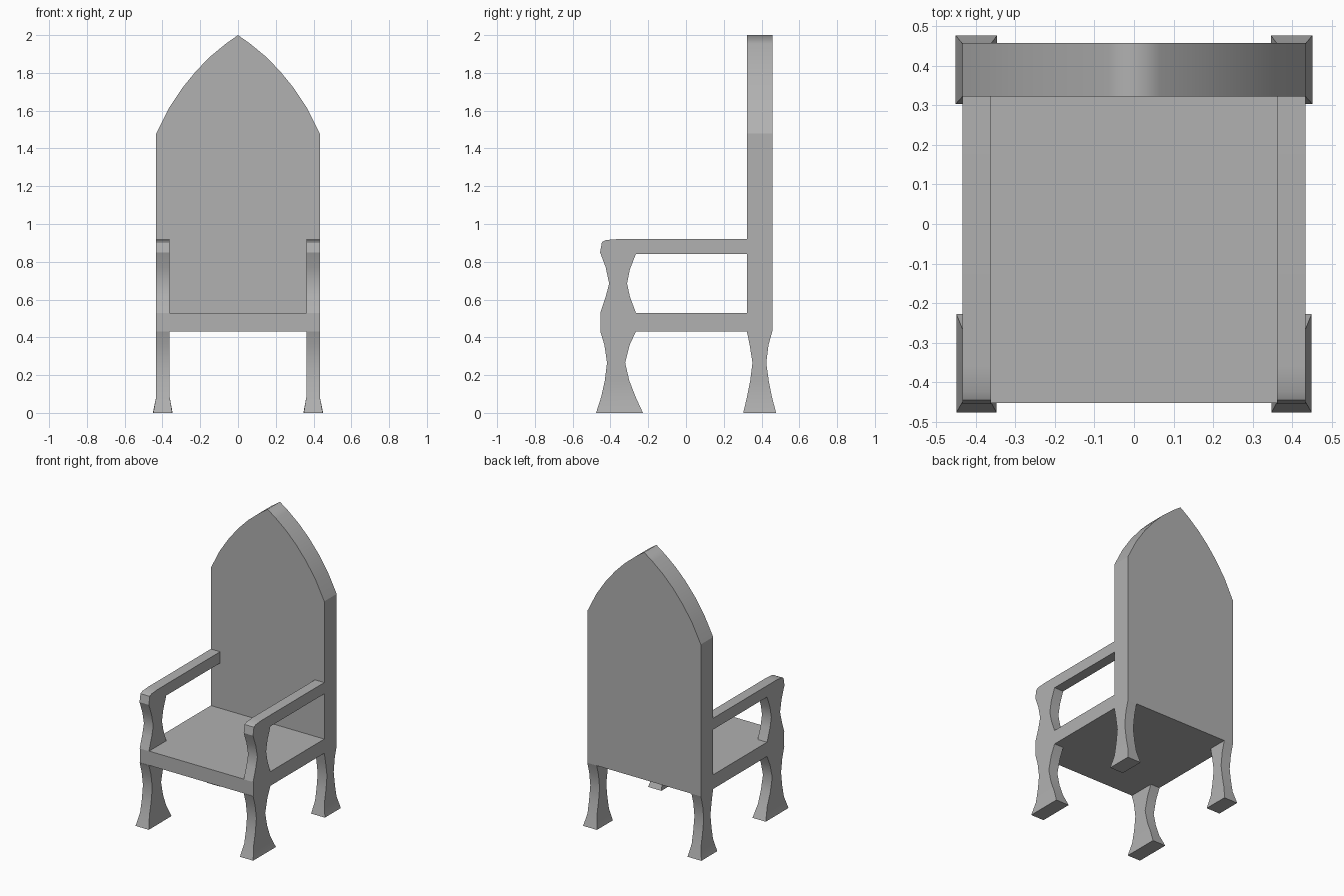
import bpy, bmesh
from math import radians

if "Cube" in bpy.data.objects:
    bpy.data.objects.remove(bpy.data.objects["Cube"])

# Mid-grey finish shared by all parts
grey = bpy.data.materials.new("grey")
grey.diffuse_color = (0.44, 0.44, 0.44, 1)
grey.use_nodes = True
grey.node_tree.nodes["Principled BSDF"].inputs["Base Color"].default_value = grey.diffuse_color


def finish(name, bm, mirror=False, angle=30):
    """Smooth below the given angle, keep other edges sharp, and link the part."""
    bmesh.ops.recalc_face_normals(bm, faces=bm.faces)
    for f in bm.faces:
        f.smooth = True
    for e in bm.edges:
        e.smooth = e.calc_face_angle(0) < radians(angle)
    mesh = bpy.data.meshes.new(name)
    bm.to_mesh(mesh)
    bm.free()
    mesh.materials.append(grey)
    ob = bpy.data.objects.new(name, mesh)
    bpy.context.collection.objects.link(ob)
    if mirror:
        ob.modifiers.new("Mirror", 'MIRROR').use_mirror_merge = False
    return ob


def extrude(name, points, offset, mirror=False, angle=30):
    """Extrude a closed outline of 3D points along an offset."""
    bm = bmesh.new()
    face = bm.faces.new([bm.verts.new(p) for p in points])
    new = bmesh.ops.extrude_face_region(bm, geom=[face], use_keep_orig=True)["geom"]
    bmesh.ops.translate(bm, vec=offset,
                        verts=[v for v in new if isinstance(v, bmesh.types.BMVert)])
    return finish(name, bm, mirror, angle)


def leg(name, rows):
    """Stack rectangular sections (z, y0, y1, x0, x1), mirrored in x."""
    bm = bmesh.new()
    rings = [[bm.verts.new(p) for p in ((x0, y0, z), (x1, y0, z), (x1, y1, z), (x0, y1, z))]
             for z, y0, y1, x0, x1 in rows]
    for a, b in zip(rings, rings[1:]):
        for i in range(4):
            j = (i + 1) % 4
            bm.faces.new((a[i], a[j], b[j], b[i]))
    bm.faces.new(rings[0])
    bm.faces.new(rings[-1])
    return finish(name, bm, mirror=True)


IN, OUT = 0.362, 0.433          # inner and outer x of legs and arms
BACK0, BACK1 = 0.322, 0.457     # front and rear y of the backrest
SEAT0, SEAT1 = 0.432, 0.53      # seat bottom and top

# Seat slab
extrude("seat", [(-OUT, -0.452, SEAT0), (OUT, -0.452, SEAT0),
                 (OUT, BACK0, SEAT0), (-OUT, BACK0, SEAT0)], (0, 0, SEAT1 - SEAT0))

# Backrest with pointed arch: smooth along the arch, sharp at its springing
arch = [(OUT, SEAT0), (OUT, 1.48), (0.365, 1.615), (0.295, 1.72), (0.22, 1.812),
        (0.145, 1.888), (0.065, 1.954)]
outline = arch + [(0, 2.0)] + [(-x, z) for x, z in reversed(arch)]
back = extrude("backrest", [(x, BACK0, z) for x, z in outline],
               (0, BACK1 - BACK0, 0), angle=80)
for poly in back.data.polygons:
    poly.use_smooth = poly.normal.z > 0.1

# Armrest and waisted front post, one outline per side
arm = [(BACK0, 0.92), (-0.36, 0.92), (-0.425, 0.915), (-0.445, 0.905), (-0.455, 0.85),
       (-0.425, 0.77), (-0.407, 0.685), (-0.425, 0.615), (-0.454, SEAT1),
       (-0.265, SEAT1), (-0.297, 0.615), (-0.312, 0.685), (-0.297, 0.76),
       (-0.265, 0.842), (BACK0, 0.842)]
extrude("arm", [(IN, y, z) for y, z in arm], (OUT - IN, 0, 0), mirror=True)

# Waisted legs with flared feet
leg("front_leg", [(0, -0.476, -0.228, 0.348, 0.449),
                  (0.085, -0.449, -0.267, IN, OUT),
                  (0.17, -0.43, -0.3, IN, OUT),
                  (0.265, -0.418, -0.322, IN, OUT),
                  (0.36, -0.432, -0.298, IN, OUT),
                  (SEAT0, -0.454, -0.265, IN, OUT)])
leg("back_leg", [(0, 0.303, 0.477, 0.346, 0.451),
                 (0.085, 0.323, 0.455, IN, OUT),
                 (0.17, 0.34, 0.438, IN, OUT),
                 (0.265, 0.352, 0.425, IN, OUT),
                 (0.36, 0.337, 0.437, IN, OUT),
                 (SEAT0, BACK0, BACK1, IN, OUT)])
